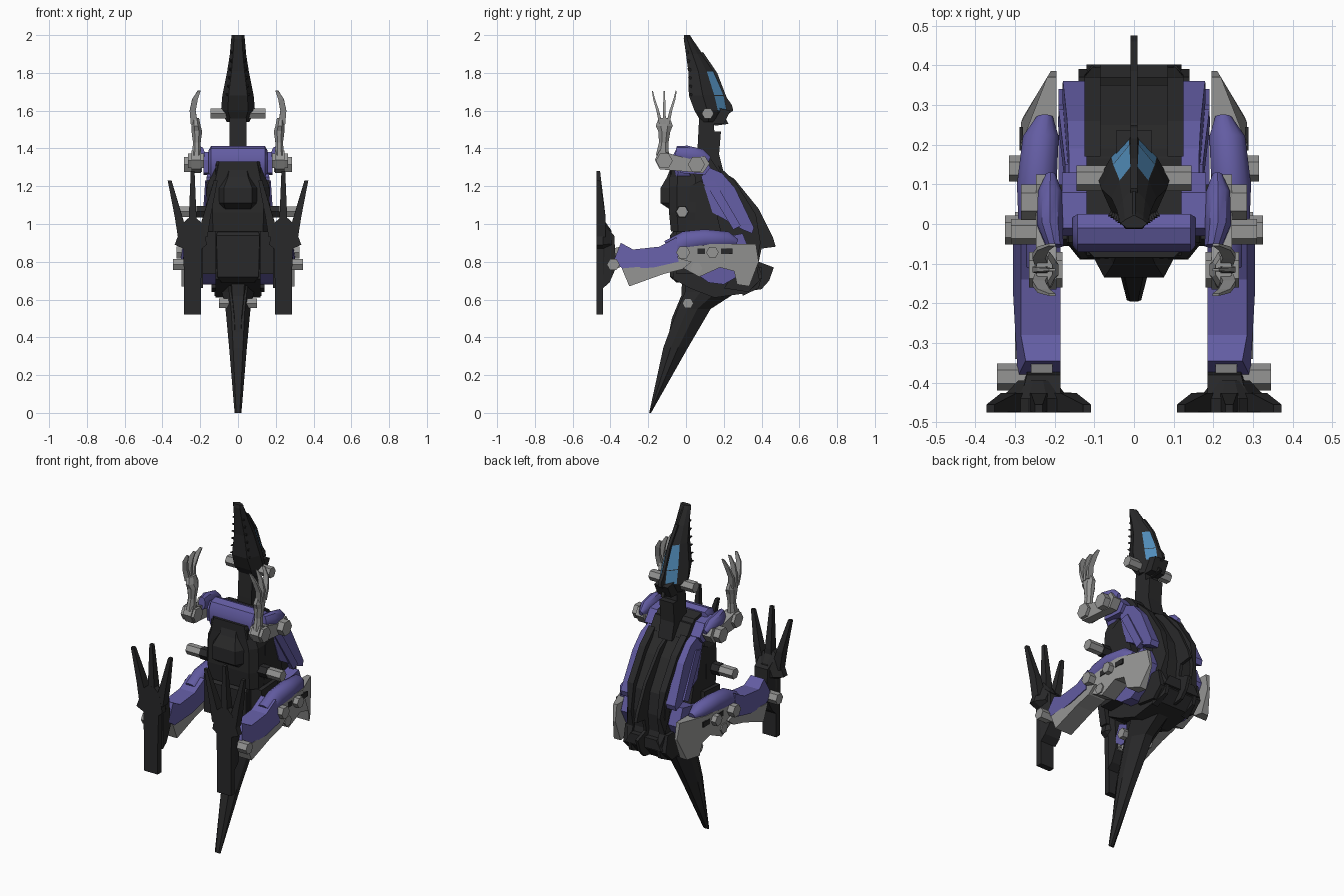
import bpy, bmesh, math
from mathutils import Vector


def mat(name, rgb):
    m = bpy.data.materials.new(name)
    m.diffuse_color = (*rgb, 1)
    return m


DARK = mat("charcoal", (0.022, 0.022, 0.023))
PURPLE = mat("violet", (0.125, 0.108, 0.365))
GREY = mat("steel_grey", (0.30, 0.30, 0.295))
BLUE = mat("sky_blue", (0.085, 0.27, 0.50))


def finish(bm, name, m, smooth=False):
    bmesh.ops.recalc_face_normals(bm, faces=bm.faces)
    me = bpy.data.meshes.new(name)
    bm.to_mesh(me)
    bm.free()
    me.materials.append(m)
    ob = bpy.data.objects.new(name, me)
    bpy.context.collection.objects.link(ob)
    if smooth:
        bpy.context.view_layer.objects.active = ob
        ob.select_set(True)
        bpy.ops.object.shade_smooth_by_angle(angle=math.radians(35))
        ob.select_set(False)
    return ob


def loft(name, rings, m, smooth=False):
    bm = bmesh.new()
    vs = [[bm.verts.new(p) for p in r] for r in rings]
    n = len(vs[0])
    for a, b in zip(vs, vs[1:]):
        for i in range(n):
            bm.faces.new((a[i], a[(i + 1) % n], b[(i + 1) % n], b[i]))
    bm.faces.new(vs[0])
    bm.faces.new(vs[-1])
    return finish(bm, name, m, smooth)


def prism(name, poly, x0, x1, m):
    """Side profile (y, z) extruded along x; x0 and x1 may depend on y, z."""
    f0 = x0 if callable(x0) else lambda y, z: x0
    f1 = x1 if callable(x1) else lambda y, z: x1
    return loft(name, [[(f0(y, z), y, z) for y, z in poly],
                       [(f1(y, z), y, z) for y, z in poly]], m)


def plate(name, poly, y0, y1, m):
    """Front profile (x, z) extruded along y."""
    return loft(name, [[(x, y, z) for x, z in poly] for y in (y0, y1)], m)


def limb(name, pts, m, sides=8, smooth=False):
    """Tube along (x, y, z, half width, half depth) points."""
    rings = []
    for i, p in enumerate(pts):
        t = Vector(pts[min(i + 1, len(pts) - 1)][:3]) - Vector(pts[max(i - 1, 0)][:3])
        n = t.cross(Vector((1, 0, 0))).normalized()
        ring = []
        for k in range(sides):
            a = 2 * math.pi * (k + 0.5) / sides
            g = 1 / math.cos(math.pi / sides)
            ring.append(Vector(p[:3]) + Vector((p[3] * g * math.cos(a), 0, 0))
                        + n * p[4] * g * math.sin(a))
        rings.append(ring)
    return loft(name, rings, m, smooth)


def pin(name, x0, x1, y, z, r, m=GREY):
    """Hexagonal joint pin along x."""
    hexa = [(r * math.cos(k * math.pi / 3), r * math.sin(k * math.pi / 3)) for k in range(6)]
    return prism(name, [(y + c, z + s) for c, s in hexa], x0, x1, m)


def stack(name, rows, half, m):
    """Horizontal sections (z, front y, back y, half width) with a shared outline."""
    out = half + [(-a, b) for a, b in reversed(half)]
    return loft(name, [[(a * w, yf + b * (yb - yf), z) for a, b in out]
                       for z, yf, yb, w in rows], m)


# Torso core, pelvis and chest
prism("torso", [(-.07, .71), (-.07, 1.0), (-.08, 1.08), (-.08, 1.31), (0, 1.36), (.12, 1.36),
                (.19, 1.26), (.25, 1.19), (.35, 1.02), (.37, .9), (.36, .8), (.39, .7),
                (.33, .635), (.15, .61), (.02, .66)], -.12, .12, DARK)
stack("chest_block", [(1.08, -.09, 0, .09), (1.11, -.135, 0, .10), (1.19, -.135, 0, .10),
                      (1.25, -.10, 0, .07), (1.30, -.08, 0, .06)],
      [(.75, 0), (1, .35), (1, 1)], DARK)
stack("chest_plate", [(.96, -.08, .05, .165), (1.06, -.09, .05, .17), (1.2, -.088, .05, .165),
                      (1.25, -.086, .05, .145), (1.33, -.085, 0, .125)], [(.8, 0), (1, .3), (1, 1)], DARK)
stack("pelvis", [(.69, -.05, .1, .09), (.72, -.085, .1, .115), (.94, -.085, .1, .12),
                 (.97, -.06, .1, .11)], [(.95, 0), (1, .2), (1, 1)], DARK)

# Tail spike with raised rib
stack("tail", [(0, -.195, -.185, .018), (.345, -.12, .01, .047), (.55, -.045, .13, .066),
               (.64, -.005, .27, .085), (.74, 0, .38, .1)],
      [(.55, 0), (1, .3), (1, .6), (.4, 1)], DARK)
stack("tail_rib", [(.1, -.155, -.14, .014), (.5, -.075, 0, .03), (.62, -.025, .05, .05),
                   (.72, -.02, .05, .06)], [(.6, 0), (1, 1)], DARK)

# Spine fin, and the bracket joining the back rims
prism("spine_fin", [(.15, 1.30), (.255, 1.24), (.385, 1.08), (.46, .93), (.475, .88), (.40, .87),
                    (.385, .80), (.465, .77), (.44, .7), (.40, .655), (.3, .64), (.3, 1.0)],
      -.009, .009, DARK)
plate("back_bracket", [(-.12, .71), (.12, .71), (.085, .77), (-.085, .77)], .34, .402, DARK)

# Neck and head
prism("neck", [(.06, 1.3), (.062, 1.42), (.07, 1.57), (.145, 1.57), (.15, 1.49), (.185, 1.49),
               (.175, 1.37), (.2, 1.27)], -.045, .045, DARK)
head = stack("head", [(1.54, .08, .18, .06), (1.60, .045, .215, .09), (1.68, .015, .20, .083),
                      (1.81, .012, .145, .057), (1.9, .0, .085, .043), (1.98, -.012, .032, .036),
                      (2.0, -.01, .02, .033)],
             [(.6, 0), (1, .4), (.65, .72), (.13, 1.0), (.1, 1.03)], DARK)
# Blue eye panels inset into the sloped upper head faces
head.data.materials.append(BLUE)
bm = bmesh.new()
bm.from_mesh(head.data)
eyes = [f for f in bm.faces if 1.6 < f.calc_center_median().z < 1.81
        and f.normal.y > .25 and .018 < abs(f.calc_center_median().x) < .038]
bmesh.ops.inset_individual(bm, faces=eyes, thickness=.003)
for f in eyes:
    f.material_index = 1
bm.to_mesh(head.data)
bm.free()
prism("head_crest", [(.15, 1.52), (.225, 1.53), (.205, 1.57), (.25, 1.60), (.243, 1.63), (.215, 1.67),
                     (.165, 1.80), (.09, 1.91), (.06, 1.9), (.12, 1.75)], -.009, .009, DARK)
prism("skull_back", [(.13, 1.53), (.2, 1.53), (.235, 1.60), (.15, 1.62)], -.045, .045, DARK)
pin("jaw_pin_right", 0, .145, .115, 1.585, .032)
pin("jaw_pin_left", 0, -.145, .115, 1.585, .032)

# Shoulder yoke: rounded violet bar with dark collar behind
yoke = [(-.07, 1.30), (-.07, 1.36), (-.05, 1.40), (-.01, 1.413), (.025, 1.40), (.025, 1.25), (-.05, 1.25)]
loft("shoulder_yoke", [[(x, -.01 + (y + .01) * k, 1.33 + (z - 1.33) * k) for y, z in yoke]
                       for x, k in ((-.155, .75), (-.142, 1), (.142, 1), (.155, .75))], PURPLE, True)
prism("collar", [(.02, 1.3), (.02, 1.395), (.09, 1.38), (.17, 1.29), (.15, 1.25)], -.12, .12, DARK)

for s, side in ((1, "right"), (-1, "left")):
    def nm(part):
        return f"{side}_{part}"

    def mir(pts):
        return [(s * p[0], *p[1:]) for p in pts]

    # Back rims and violet flank panels, widening downwards
    prism(nm("back_rim"), [(.17, 1.31), (.26, 1.225), (.37, 1.05), (.395, .9), (.375, .80), (.402, .73),
                           (.385, .66), (.3, .62), (.3, 1.0)],
          s * .085, lambda y, z: s * (.125 if y < .38 else .105), DARK)
    prism(nm("flank_panel"), [(.08, 1.25), (.12, 1.3), (.19, 1.27), (.26, 1.19), (.36, .98), (.35, .95),
                              (.30, .97), (.14, 1.06)], s * .12,
          lambda y, z: s * (.163 + (1.3 - z) * .05), PURPLE)
    prism(nm("flank_rib"), [(.10, 1.22), (.15, 1.23), (.29, .99), (.25, .97)],
          s * .16, lambda y, z: s * (.172 + (1.25 - z) * .07), PURPLE)
    prism(nm("waist_panel"), [(.0, .9), (.02, 1.2), (.08, 1.23), (.14, 1.15), (.2, .9)],
          s * .11, s * .168, DARK)
    prism(nm("hip_front"), [(-.05, .735), (-.05, .96), (.1, .97), (.1, .735)], s * .11, s * .19, DARK)
    prism(nm("hip_inner"), [(.05, .74), (.12, .69), (.2, .68), (.27, .72), (.34, .85), (.3, .95), (.05, .9)],
          s * .11, s * .19, PURPLE)
    prism(nm("hip_guard"), [(.2, .66), (.33, .64), (.39, .7), (.37, .8), (.3, .8)],
          s * .1, s * .14, DARK)

    # Shoulder side, upper arm, forearm and hand
    prism(nm("shoulder_side"), [(-.03, 1.34), (-.01, 1.38), (.08, 1.365), (.13, 1.3), (.1, 1.26), (-.03, 1.27)],
          s * .12, s * .182, PURPLE)
    limb(nm("upper_arm"), mir([(.21, .125, 1.34, .012, .015), (.212, .08, 1.355, .03, .04),
                               (.212, 0, 1.368, .033, .045), (.2, -.055, 1.375, .022, .035)]),
         PURPLE, 10, True)
    prism(nm("forearm"), [(-.165, 1.34), (-.14, 1.39), (-.06, 1.365), (.02, 1.345), (.10, 1.36),
                          (.125, 1.32), (.09, 1.27), (-.09, 1.285), (-.14, 1.29)],
          s * .195, s * .247, GREY)
    pin(nm("elbow_pin"), s * .19, s * .285, .055, 1.315, .045)
    pin(nm("wrist_pin"), s * .18, s * .265, -.115, 1.335, .045)
    limb(nm("wrist"), mir([(.22, -.125, 1.36, .024, .035), (.218, -.118, 1.43, .02, .025),
                           (.218, -.115, 1.49, .028, .032), (.222, -.115, 1.52, .024, .045),
                           (.226, -.115, 1.56, .02, .03)]), GREY, 8)
    for i, d in enumerate((-.063, 0, .063)):
        limb(nm(f"finger_{i}"), mir([(.232, -.115 + d * .3, 1.53, .018, .009),
                                     (.24, -.115 + d * .55, 1.60, .016, .007),
                                     (.228, -.115 + d * .85, 1.66, .015, .005),
                                     (.206, -.115 + d, 1.705, .008, .003)]), GREY, 4)
    pin(nm("waist_socket"), s * .12, s * .22, -.02, 1.065, .036, DARK)
    pin(nm("waist_pin"), s * .2, s * .31, -.02, 1.065, .032)

    # Thigh tube and grey hip armour tapering inward at the back
    limb(nm("thigh"), mir([(.225, .27, .9, .02, .02), (.235, .22, .915, .045, .045),
                           (.245, .1, .92, .05, .052), (.243, 0, .905, .048, .058),
                           (.24, -.09, .86, .045, .055)]), PURPLE, 12, True)
    prism(nm("hip_armour"), [(-.06, .79), (-.02, .895), (.2, .895), (.37, .895), (.385, .8), (.335, .67),
                             (.27, .68), (.255, .75), (.18, .77), (.07, .72)],
          s * .195, lambda y, z: s * (.285 if y < .26 else .285 - (y - .26) * .6), GREY)
    for i, (ya, yb) in enumerate(((.06, .10), (.185, .245))):
        prism(nm(f"armour_slot_{i}"), [(ya, .84), (yb, .84), (yb, .87), (ya, .87)], s * .28, s * .288, DARK)
    pin(nm("knee_pin"), s * .2, s * .325, -.015, .85, .037)
    pin(nm("hip_pin_low"), s * .2, s * .292, .055, .765, .032)
    pin(nm("hip_pin_back"), s * .2, s * .315, .14, .85, .033)

    # Lower leg: violet shell above, grey underside
    prism(nm("shin_shell"), [(-.345, .90), (-.28, .865), (-.14, .88), (-.05, .93), (-.04, .8),
                             (-.17, .77), (-.33, .76), (-.385, .80)], s * .185,
          lambda y, z: s * (.305 if z < .84 else .285) - s * (.012 if y < -.3 else 0), PURPLE)
    prism(nm("shin_under"), [(-.34, .765), (-.17, .78), (-.04, .82), (.03, .8), (-.02, .76), (-.12, .735),
                             (-.30, .67)], s * .19, s * .3, GREY)
    pin(nm("ankle_pin"), s * .2, s * .345, -.385, .785, .034)
    prism(nm("ankle_link"), [(-.42, .75), (-.42, .86), (-.35, .88), (-.35, .77)], s * .205, s * .26, GREY)

    # Foot: ankle block, sole, heel and three toes
    loft(nm("foot"), [[(s * (.24 + (x - .24) * k), y, .9 + (z - .9) * j) for x, z in
                       ((.195, .70), (.19, .87), (.165, .89), (.185, 1.0), (.22, 1.03), (.265, 1.03),
                        (.295, 1.0), (.335, .89), (.29, .87), (.285, .70))]
                      for y, k, j in ((-.475, 1, 1), (-.44, 1, 1), (-.395, .55, .5))], DARK)
    prism(nm("ankle_block"), [(-.44, .66), (-.405, .69), (-.37, .77), (-.38, .94), (-.44, 1.0)],
          s * .185, lambda y, z: s * (.285 if y < -.38 else .27), DARK)
    plate(nm("heel"), [(s * x, z) for x, z in ((.195, .52), (.285, .52), (.285, .86), (.195, .86))],
          -.475, -.44, DARK)
    for i, (xa, xb, zt) in enumerate(((.19, .118, 1.23), (.24, .24, 1.28), (.29, .362, 1.23))):
        limb(nm(f"toe_{i}"), mir([(xa, -.45, .93, .028, .025), (xa + (xb - xa) * .35, -.45, 1.04, .02, .024),
                                  (xb, -.465, zt, .010, .010)]), DARK, 4)

    # Tail pin and snout teeth
    pin(nm("tail_pin"), 0, s * .1, .01, .58, .03)
    for i in range(6):
        z = 1.68 + i * .045
        y, x = .03 - i * .004, .062 - i * .006
        limb(nm(f"tooth_{i}"), mir([(x * .7, y + .01, z, .009, .009), (x, y - .01, z + .008, .003, .003)]),
             DARK, 4)
